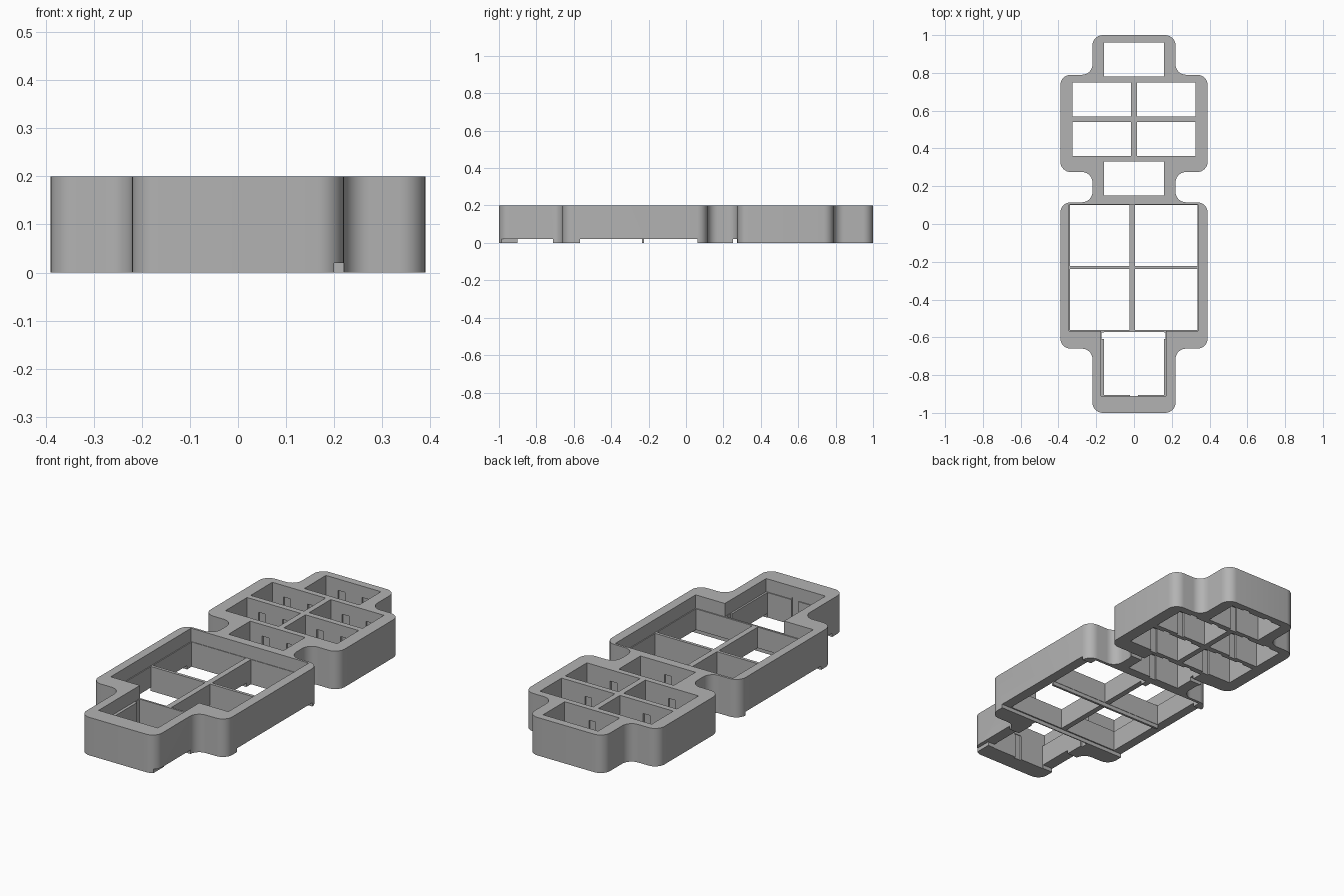
import bpy, bmesh, math
from mathutils import Vector

old = bpy.data.objects.get("Cube")
if old:
    bpy.data.objects.remove(old, do_unlink=True)

HEIGHT = 0.2
DIVIDER_TOP = 0.13
FOOT = 0.02

grey = bpy.data.materials.new("plain grey")
grey.use_nodes = True
colour = (0.45, 0.45, 0.45, 1)
grey.diffuse_color = colour
grey.node_tree.nodes["Principled BSDF"].inputs["Base Color"].default_value = colour


def link(name, bm):
    mesh = bpy.data.meshes.new(name)
    bmesh.ops.recalc_face_normals(bm, faces=bm.faces)
    bm.to_mesh(mesh)
    bm.free()
    mesh.materials.append(grey)
    obj = bpy.data.objects.new(name, mesh)
    bpy.context.collection.objects.link(obj)
    return obj


def rounded(points, radius, steps=8):
    """Fillet every corner of a closed outline."""
    result = []
    for i, p in enumerate(points):
        a = (points[i - 1] - p).normalized()
        b = (points[(i + 1) % len(points)] - p).normalized()
        centre = p + (a + b) * radius
        for k in range(steps + 1):
            t = k / steps * math.pi / 2
            result.append(centre - b * radius * math.cos(t) - a * radius * math.sin(t))
    return result


# Outer body: stepped outline, mirrored left to right
right = [(0.22, -1), (0.22, -0.66), (0.39, -0.66), (0.39, 0.115), (0.22, 0.115),
         (0.22, 0.275), (0.39, 0.275), (0.39, 0.79), (0.22, 0.79), (0.22, 1)]
outline = [Vector(p) for p in right] + [Vector((-x, y)) for x, y in reversed(right)]
bm = bmesh.new()
base = bm.faces.new([bm.verts.new((p.x, p.y, 0)) for p in rounded(outline, 0.055)])
top = bmesh.ops.extrude_face_region(bm, geom=[base])["geom"]
bmesh.ops.translate(bm, vec=(0, 0, HEIGHT),
                    verts=[v for v in top if isinstance(v, bmesh.types.BMVert)])
body = link("tray_body", bm)

cutters = []


def cut(x0, x1, y0, y1, z0=-0.1, z1=0.3):
    bm = bmesh.new()
    bmesh.ops.create_cube(bm, size=1)
    for v in bm.verts:
        v.co = ((x0 + x1) / 2 + v.co.x * (x1 - x0),
                (y0 + y1) / 2 + v.co.y * (y1 - y0),
                (z0 + z1) / 2 + v.co.z * (z1 - z0))
    obj = link("cutter", bm)
    obj.hide_render = True
    cutters.append(obj)
    mod = body.modifiers.new("cut", 'BOOLEAN')
    mod.operation = 'DIFFERENCE'
    mod.solver = 'EXACT'
    mod.object = obj


# Small cells, with slots in their front and back walls
small = [(-0.16, 0.16, 0.15, 0.33), (-0.16, 0.16, 0.78, 0.96)]
for y0 in (0.36, 0.57):
    small += [(-0.325, -0.015, y0, y0 + 0.18), (0.015, 0.325, y0, y0 + 0.18)]
for x0, x1, y0, y1 in small:
    cut(x0, x1, y0, y1)
    mid = (x0 + x1) / 2
    for dx in (-0.07, 0.07):
        cut(mid + dx - 0.02, mid + dx + 0.02, y1 - 0.03, y1 + 0.01, z1=0.14)
    cut(mid - 0.02, mid + 0.02, y0 - 0.01, y0 + 0.03, z1=0.14)

# Large cells below the sunken dividers
for x0, x1 in ((-0.34, -0.025), (0.005, 0.335)):
    for y0, y1 in ((-0.56, -0.238), (-0.222, 0.1)):
        cut(x0, x1, y0, y1)
cut(-0.16, 0.16, -0.905, -0.572)
cut(-0.172, 0.168, -0.61, -0.574)
cut(-0.02, 0.02, -0.914, -0.85, z1=0.14)

# Upper pocket joining the large cells and the front bay
cut(-0.345, 0.34, -0.566, 0.103, z0=DIVIDER_TOP)
cut(-0.175, 0.17, -0.91, -0.5, z0=DIVIDER_TOP + 0.001)

# Raised underside between the feet
cut(-0.5, 0.5, -0.567, -0.236, z1=FOOT)
cut(-0.5, 0.5, -0.224, 0.062, z1=FOOT)
cut(-0.5, 0.5, -0.902, -0.71, z1=FOOT)
cut(-0.5, 0.5, 0.25, 0.272, z1=FOOT)
cut(0.2, 0.5, -1.1, -0.8, z1=FOOT)
for x0, x1 in ((-0.5, -0.345), (0.342, 0.5)):
    cut(x0, x1, -0.26, -0.2, z1=FOOT)

# Bake the cuts and drop the cutters
bpy.context.view_layer.update()
graph = bpy.context.evaluated_depsgraph_get()
baked = bpy.data.meshes.new_from_object(body.evaluated_get(graph))
body.modifiers.clear()
body.data = baked
baked.materials.clear()
baked.materials.append(grey)
for poly in baked.polygons:
    poly.material_index = 0
for obj in cutters:
    bpy.data.objects.remove(obj, do_unlink=True)

bpy.ops.object.select_all(action='DESELECT')
body.select_set(True)
bpy.context.view_layer.objects.active = body
bpy.ops.object.shade_smooth_by_angle(angle=math.radians(30))
